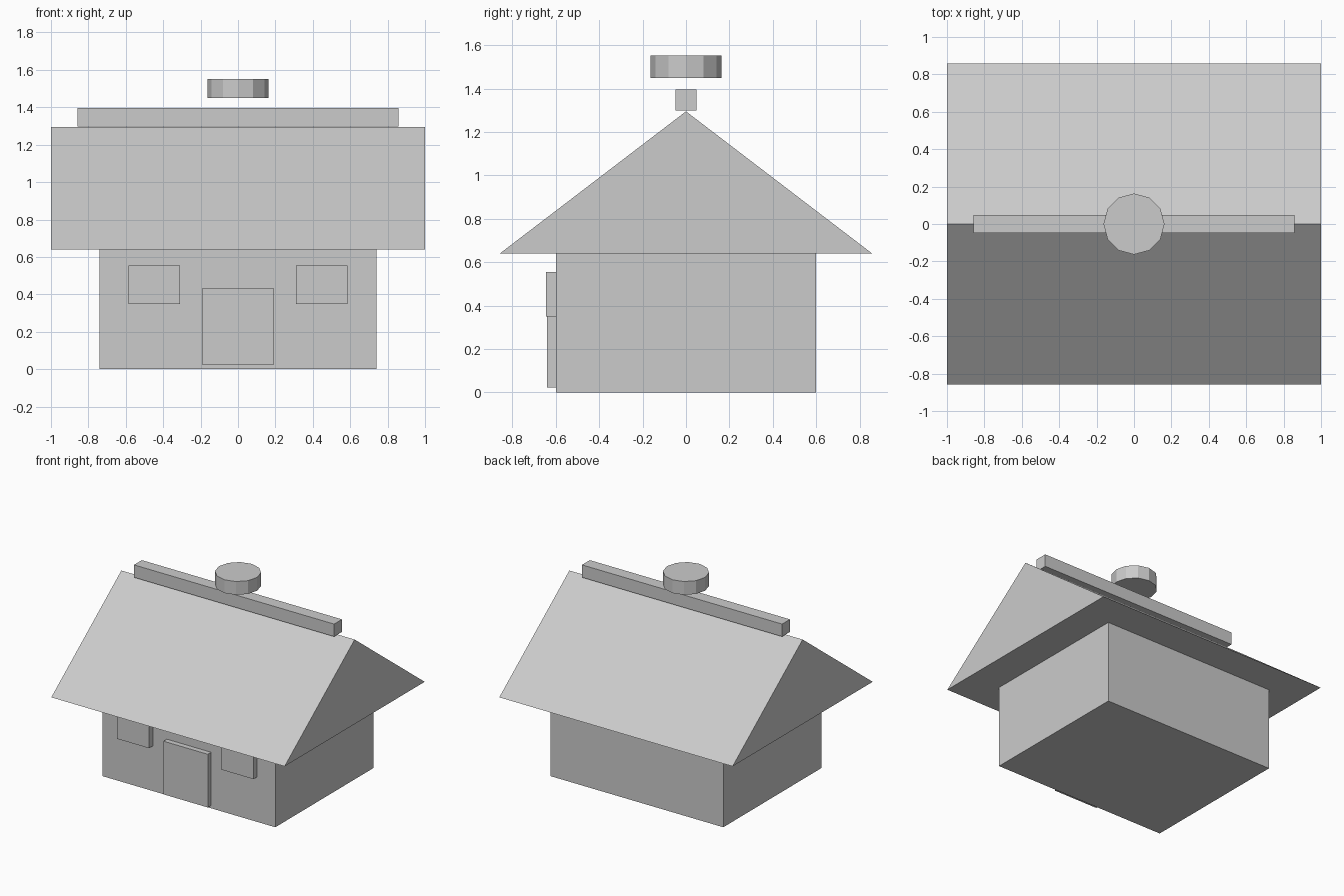
import bpy
import bmesh

if "Cube" in bpy.data.objects:
    bpy.data.objects.remove(bpy.data.objects["Cube"])


def mesh_object(name, bm):
    bmesh.ops.recalc_face_normals(bm, faces=bm.faces)
    mesh = bpy.data.meshes.new(name)
    bm.to_mesh(mesh)
    bm.free()
    obj = bpy.data.objects.new(name, mesh)
    bpy.context.collection.objects.link(obj)
    return obj


def box(name, x, y, z):
    """Box from (min, max) ranges on each axis."""
    bm = bmesh.new()
    bmesh.ops.create_cube(bm, size=1)
    ranges = (x, y, z)
    bmesh.ops.scale(bm, vec=[b - a for a, b in ranges], verts=bm.verts)
    bmesh.ops.translate(bm, vec=[(a + b) / 2 for a, b in ranges], verts=bm.verts)
    return mesh_object(name, bm)


# Walls
box("walls", (-0.74, 0.74), (-0.6, 0.6), (0, 0.64))

# Gable roof: triangular profile extruded along x
bm = bmesh.new()
profile = [(-0.858, 0.64), (0.858, 0.64), (0, 1.295)]
gable = bm.faces.new([bm.verts.new((-1, y, z)) for y, z in profile])
ext = bmesh.ops.extrude_face_region(bm, geom=[gable], use_keep_orig=True)
bmesh.ops.translate(bm, vec=(2, 0, 0),
                    verts=[g for g in ext["geom"] if isinstance(g, bmesh.types.BMVert)])
mesh_object("roof", bm)

# Ridge beam
box("ridge_beam", (-0.858, 0.858), (-0.048, 0.048), (1.298, 1.395))

# Floating twelve-sided disc over the ridge
bpy.ops.mesh.primitive_cylinder_add(vertices=12, radius=0.163, depth=0.103,
                                    location=(0, 0, 1.501))
bpy.context.object.name = "roof_disc"

# Door and front windows
box("door", (-0.19, 0.19), (-0.641, -0.59), (0.022, 0.434))
for side, x in (("left", (-0.585, -0.31)), ("right", (0.31, 0.585))):
    box(f"window_{side}", x, (-0.646, -0.59), (0.349, 0.555))
